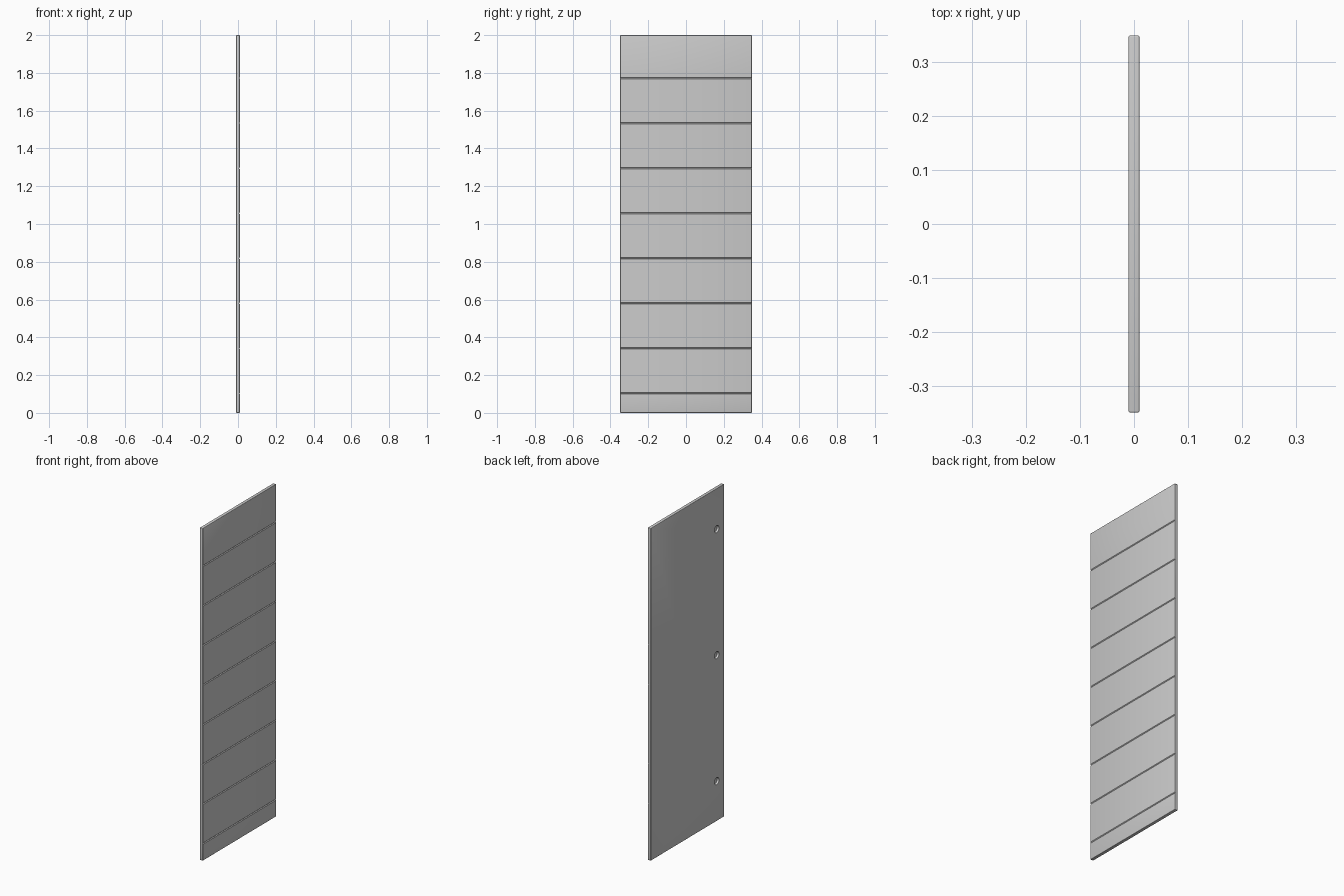
import bpy, bmesh, math
from mathutils import Matrix

if "Cube" in bpy.data.objects:
    bpy.data.objects.remove(bpy.data.objects["Cube"])

T, W, H = 0.02, 0.698, 2.0            # thickness, width, height
GROOVES = [0.103 + 0.2385 * i for i in range(8)]
CUPS = [0.24, 0.998, 1.756]


def make_object(name, bm):
    bmesh.ops.recalc_face_normals(bm, faces=bm.faces)
    mesh = bpy.data.meshes.new(name)
    bm.to_mesh(mesh)
    bm.free()
    ob = bpy.data.objects.new(name, mesh)
    bpy.context.collection.objects.link(ob)
    return ob


def add_groove(bm, z, half=0.004, depth=0.004):
    # triangular prism cutting a V into the +x face
    x = T / 2
    tri = [(x - depth, z), (x + depth, z - 3 * half + half), (x + depth, z + 2 * half)]
    face = bm.faces.new([bm.verts.new((px, -0.5, pz)) for px, pz in tri])
    ext = bmesh.ops.extrude_face_region(bm, geom=[face])
    moved = [v for v in ext["geom"] if isinstance(v, bmesh.types.BMVert)]
    bmesh.ops.translate(bm, verts=moved, vec=(0, 1, 0))


# Door panel with softly rounded edges
bm = bmesh.new()
bmesh.ops.create_cube(bm, size=1, matrix=Matrix.Translation((0, 0, H / 2))
                      @ Matrix.Diagonal((T, W, H, 1)))
bmesh.ops.bevel(bm, geom=bm.edges[:], offset=0.003, segments=3,
                profile=0.5, affect='EDGES')
panel = make_object("door_panel", bm)

# Cutters: V grooves on the front face, round hinge cups on the back face
bm = bmesh.new()
for z in GROOVES:
    add_groove(bm, z)
grooves = make_object("groove_cutter", bm)

bm = bmesh.new()
for z in CUPS:
    bmesh.ops.create_cone(bm, cap_ends=True, segments=32, radius1=0.021,
                          radius2=0.021, depth=0.026,
                          matrix=Matrix.Translation((-T / 2, -0.278, z))
                          @ Matrix.Rotation(math.pi / 2, 4, 'Y'))
cups = make_object("hinge_cup_cutter", bm)

# Cut and clean up
bpy.context.view_layer.objects.active = panel
panel.select_set(True)
for cutter in (grooves, cups):
    cutter.hide_render = True
    mod = panel.modifiers.new("cut", 'BOOLEAN')
    mod.operation = 'DIFFERENCE'
    mod.solver = 'EXACT'
    mod.object = cutter
    bpy.ops.object.modifier_apply(modifier=mod.name)
    bpy.data.objects.remove(cutter)

bpy.ops.object.shade_smooth_by_angle(angle=math.radians(35))
